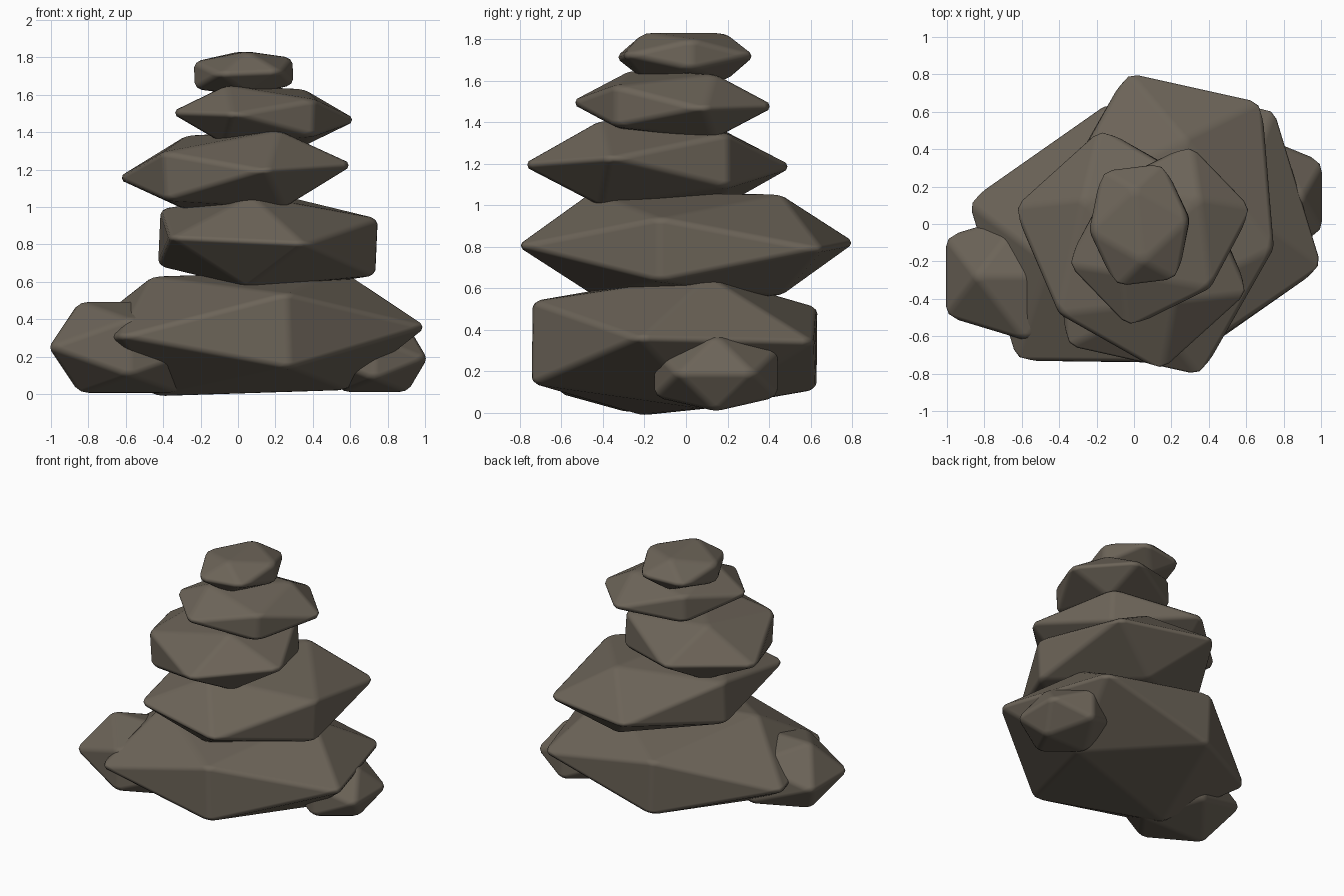
import bpy
import bmesh
from math import radians, sqrt
from mathutils import Matrix, Vector

cube = bpy.data.objects.get("Cube")
if cube:
    bpy.data.objects.remove(cube, do_unlink=True)

PHI = (1 + sqrt(5)) / 2

# Stone colour
stone = bpy.data.materials.new("warm grey stone")
stone.use_nodes = True
colour = (0.15, 0.127, 0.098, 1)
stone.diffuse_color = colour
stone.node_tree.nodes["Principled BSDF"].inputs["Base Color"].default_value = colour
stone.node_tree.nodes["Principled BSDF"].inputs["Roughness"].default_value = 0.9


def add_stone(name, centre, half_size, yaw, slope_x=0, slope_y=0, bevel=0.025):
    """Squashed icosahedron with a ridge along local y and softened edges."""
    bm = bmesh.new()
    for a in (-1, 1):
        for b in (-1 / PHI, 1 / PHI):
            for corner in ((0, b, a), (b, a, 0), (a, 0, b)):
                bm.verts.new([c * (h + 0.012) for c, h in zip(corner, half_size)])
    bmesh.ops.convex_hull(bm, input=bm.verts[:])
    turn = (Matrix.Rotation(-slope_x, 4, "Y") @ Matrix.Rotation(slope_y, 4, "X")
            @ Matrix.Rotation(radians(yaw), 4, "Z"))
    bm.transform(Matrix.Translation(Vector(centre)) @ turn)
    bmesh.ops.recalc_face_normals(bm, faces=bm.faces[:])
    mesh = bpy.data.meshes.new(name)
    bm.to_mesh(mesh)
    bm.free()
    mesh.materials.append(stone)
    obj = bpy.data.objects.new(name, mesh)
    bpy.context.collection.objects.link(obj)

    # Worn, rounded edges
    mod = obj.modifiers.new("worn_edges", "BEVEL")
    mod.width = bevel
    mod.segments = 2
    mod.limit_method = "NONE"
    mod.harden_normals = True
    mesh.shade_smooth()
    return obj


# Balanced stack, from the ground up
add_stone("base_stone", (0.06, -0.055, 0.325), (0.705, 0.85, 0.31), -73, 0.035, -0.01)
add_stone("second_stone", (0.16, 0, 0.812), (0.585, 0.745, 0.235), -12.5, -0.045)
add_stone("third_stone", (-0.015, -0.138, 1.19), (0.5, 0.585, 0.195), 42, 0.06, 0.008)
add_stone("fourth_stone", (0.137, -0.065, 1.485), (0.375, 0.455, 0.145), -46, -0.039, -0.007)
add_stone("top_stone", (0.03, -0.005, 1.715), (0.258, 0.308, 0.105), 7, 0.04)

# Small stones leaning on the base
add_stone("left_side_stone", (0.73, 0.145, 0.19), (0.29, 0.27, 0.17), 90)
add_stone("right_side_stone", (-0.58, -0.28, 0.25), (0.33, 0.42, 0.235), 90)
